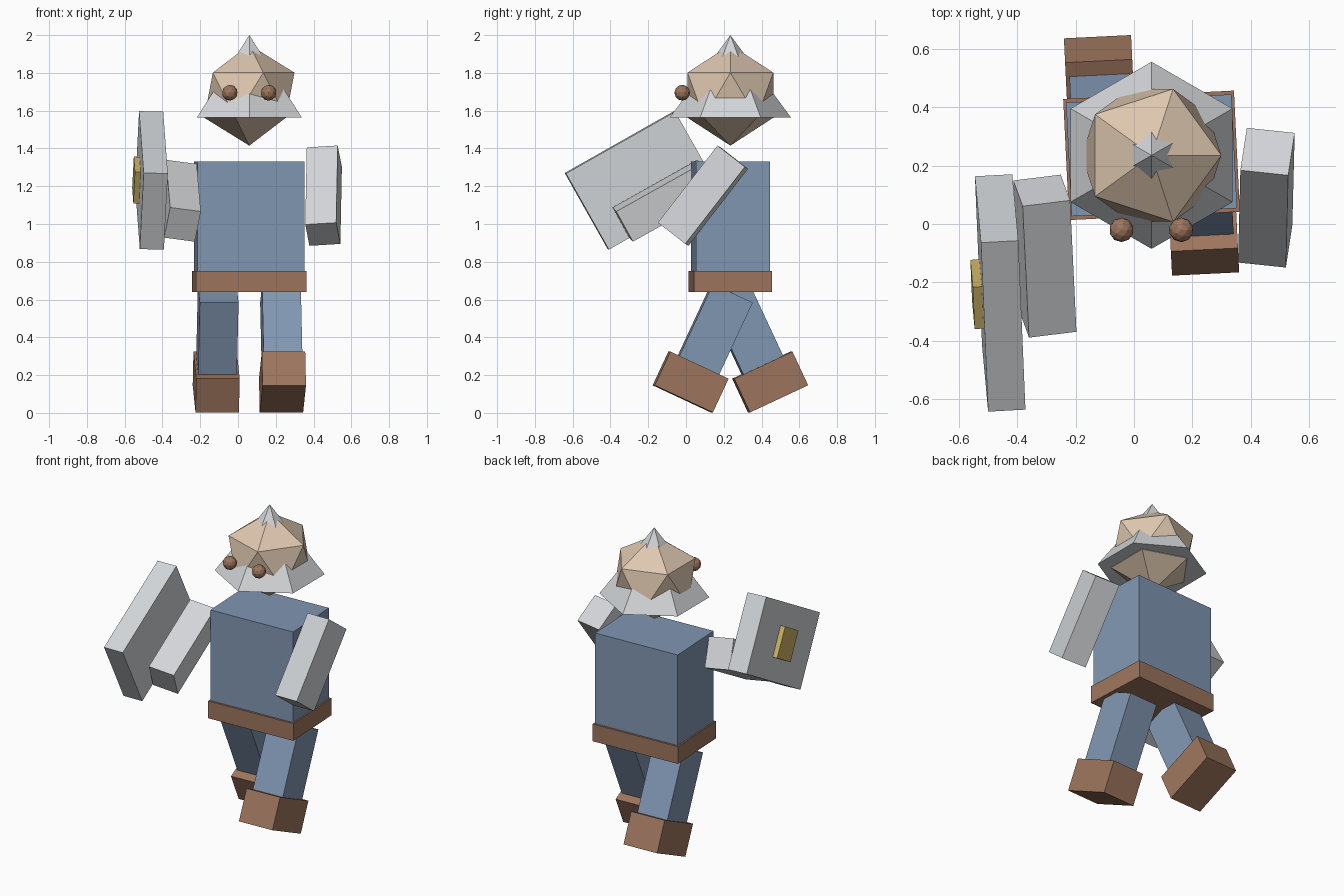
import bpy, bmesh
from math import radians
from mathutils import Matrix, Vector, Euler

if "Cube" in bpy.data.objects:
    bpy.data.objects.remove(bpy.data.objects["Cube"], do_unlink=True)


def material(name, rgb):
    mat = bpy.data.materials.new(name)
    mat.use_nodes = True
    mat.diffuse_color = (*rgb, 1)
    mat.node_tree.nodes["Principled BSDF"].inputs["Base Color"].default_value = (*rgb, 1)
    return mat


blue = material("blue cloth", (0.22, 0.31, 0.45))
brown = material("brown leather", (0.34, 0.18, 0.11))
steel = material("light steel", (0.65, 0.67, 0.69))
skin = material("skin", (0.73, 0.57, 0.43))
gold = material("gold", (0.60, 0.45, 0.13))


def finish(name, bm, mat, matrix):
    mesh = bpy.data.meshes.new(name)
    bm.to_mesh(mesh)
    bm.free()
    mesh.materials.append(mat)
    obj = bpy.data.objects.new(name, mesh)
    obj.matrix_world = matrix
    bpy.context.collection.objects.link(obj)
    return obj


def box(name, size, mat, matrix):
    bm = bmesh.new()
    bmesh.ops.create_cube(bm, size=1)
    bmesh.ops.scale(bm, vec=size, verts=bm.verts)
    return finish(name, bm, mat, matrix)


def ball(name, radius, detail, mat, location):
    bm = bmesh.new()
    bmesh.ops.create_icosphere(bm, subdivisions=detail, radius=radius)
    return finish(name, bm, mat, Matrix.Translation(location))


def pose(location, degrees):
    turn = Euler([radians(d) for d in degrees]).to_matrix().to_4x4()
    return Matrix.Translation(location) @ turn


# Body, turned slightly about the vertical axis
body = pose((0.06, 0.235, 0), (0, 0, 2.8))
box("torso", (0.567, 0.39, 0.68), blue, body @ Matrix.Translation((0, 0, 0.99)))
box("belt", (0.585, 0.415, 0.11), brown, body @ Matrix.Translation((0, 0, 0.695)))

# Striding legs with boots, swung from the hips
for side, sign in (("left", 1), ("right", -1)):
    hip = body @ pose((0.165 * sign, 0, 0.633), (-25 * sign, 0, 0))
    box(side + "_leg", (0.205, 0.233, 0.44), blue, hip @ Matrix.Translation((0, 0, -0.22)))
    box(side + "_boot", (0.23, 0.34, 0.197), brown, hip @ Matrix.Translation((0, 0, -0.518)))

# Arms
arm_size = (0.165, 0.185, 0.516)
box("left_arm", arm_size, steel, pose((0.453, 0.09, 1.15), (-37.6, -3.5, -6)))
box("right_arm", arm_size, steel, pose((-0.305, -0.11, 1.123), (-60.5, 7.5, 7)))

# Shield with a raised boss on its outer face
shield = pose((-0.458, -0.236, 1.231), (29.5, 1.2, 3.1))
box("shield", (0.128, 0.665, 0.463), steel, shield)
box("shield_boss", (0.05, 0.165, 0.19), gold, shield @ Matrix.Translation((-0.07, 0, 0)))

# Head and eyes
ball("head", 0.267, 1, skin, (0.06, 0.235, 1.682))
for side, x in (("left", 0.162), ("right", -0.043)):
    ball(side + "_eye", 0.042, 2, brown, (x, -0.02, 1.695))

# Six-sided pointed helmet, through which the head shows
bm = bmesh.new()
bmesh.ops.create_cone(bm, cap_ends=True, segments=6, radius1=0.32, radius2=0, depth=0.435)
bmesh.ops.remove_doubles(bm, verts=bm.verts, dist=0.001)
far = max(bm.verts, key=lambda v: abs(v.co.y))
if abs(far.co.y) < 0.31:  # keep one corner pointing forwards
    bmesh.ops.rotate(bm, verts=bm.verts, matrix=Matrix.Rotation(radians(30), 3, "Z"))
finish("helmet", bm, steel, Matrix.Translation((0.06, 0.235, 1.7825)))
